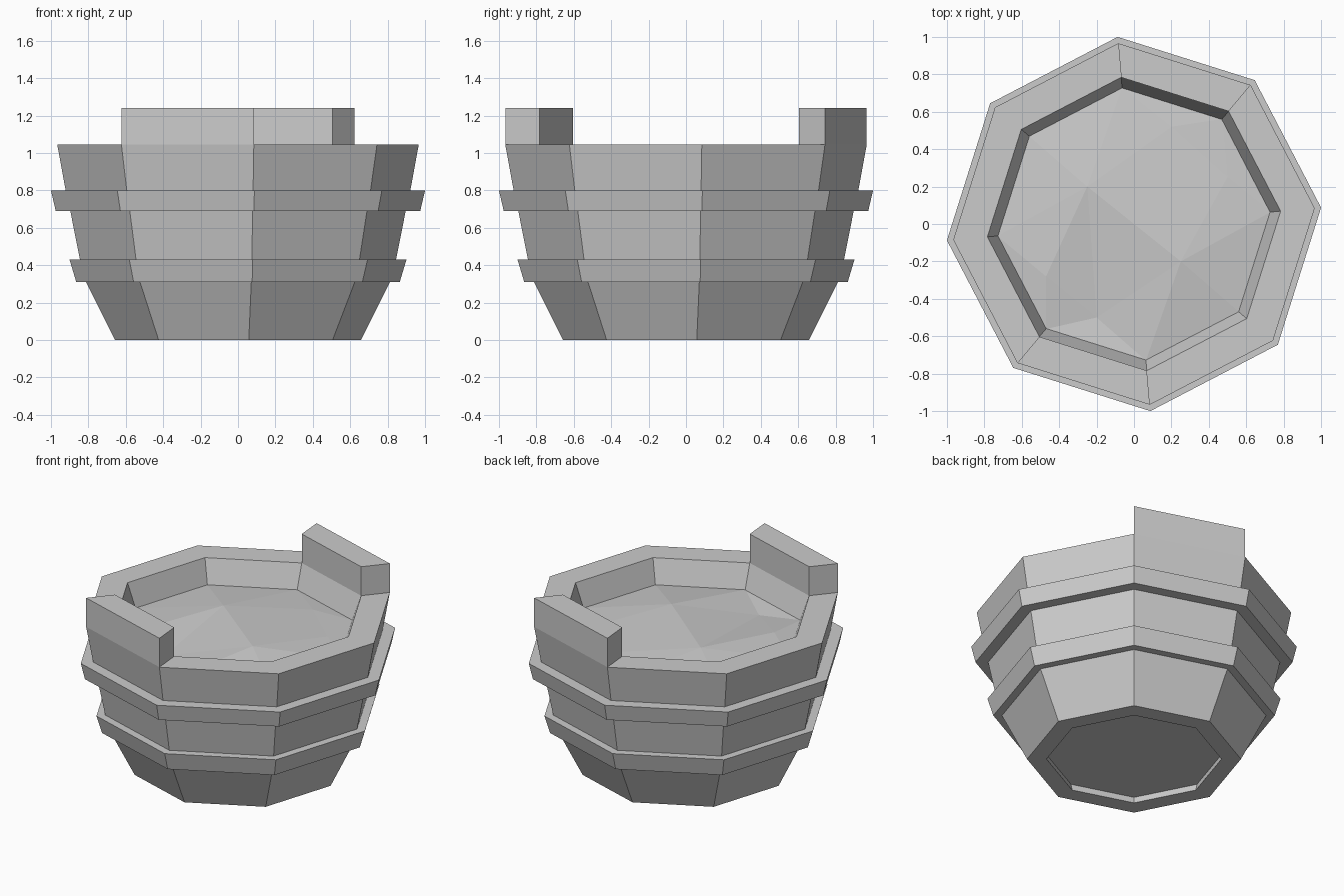
import bpy, bmesh
from math import cos, sin, radians
from mathutils import Vector
from mathutils.geometry import delaunay_2d_cdt

SIDES = 8
TURN = 5  # degrees the octagon is turned about z

if "Cube" in bpy.data.objects:
    bpy.data.objects.remove(bpy.data.objects["Cube"])

grey = bpy.data.materials.new("plain_grey")
grey.use_nodes = True
colour = (0.6, 0.6, 0.6, 1)
grey.diffuse_color = colour
grey.node_tree.nodes["Principled BSDF"].inputs["Base Color"].default_value = colour


def corner(i, r, z):
    a = radians(TURN + i * 360 / SIDES)
    return Vector((r * cos(a), r * sin(a), z))


def finish(name, bm, recalc=True):
    if recalc:
        bmesh.ops.recalc_face_normals(bm, faces=bm.faces)
    mesh = bpy.data.meshes.new(name)
    bm.to_mesh(mesh)
    bm.free()
    mesh.materials.append(grey)
    obj = bpy.data.objects.new(name, mesh)
    bpy.context.collection.objects.link(obj)
    return obj


def ring(name, profile):
    """Sweep a closed (radius, height) profile round the octagon."""
    bm = bmesh.new()
    loops = [[bm.verts.new(corner(i, r, z)) for r, z in profile] for i in range(SIDES)]
    n = len(profile)
    for i in range(SIDES):
        a, b = loops[i], loops[(i + 1) % SIDES]
        for k in range(n):
            m = (k + 1) % n
            bm.faces.new((a[k], b[k], b[m], a[m]))
    return finish(name, bm)


def grip(name, start):
    """Upright block on one side of the rim."""
    bm = bmesh.new()
    base = [corner(start, 0.97, 1.045), corner(start + 1, 0.97, 1.045),
            corner(start + 1, 0.787, 1.045), corner(start, 0.787, 1.045)]
    face = bm.faces.new([bm.verts.new(p) for p in base])
    top = bmesh.ops.extrude_face_region(bm, geom=[face])["geom"]
    bmesh.ops.translate(bm, vec=(0, 0, 0.197),
                        verts=[v for v in top if isinstance(v, bmesh.types.BMVert)])
    return finish(name, bm)


# Tub wall, hollow inside
ring("tub_wall", [(0.66, 0), (0.815, 0.31), (0.848, 0.43), (0.9, 0.69),
                  (0.925, 0.8), (0.97, 1.045), (0.787, 1.045), (0.73, 0.885), (0.54, 0)])

# Hoops round the wall
ring("lower_hoop", [(0.8, 0.31), (0.868, 0.31), (0.904, 0.43), (0.83, 0.43)])
ring("upper_hoop", [(0.88, 0.69), (0.978, 0.69), (1.004, 0.8), (0.9, 0.8)])

# Recessed floor
bm = bmesh.new()
slab = bm.faces.new([bm.verts.new(corner(i, 0.56, 0.045)) for i in range(SIDES)])
slab.normal_flip()
finish("tub_floor", bm, recalc=False)

# Uneven surface of the contents
bumps = [(-0.25, 0.2, 0.93), (0.2, 0.52, 0.9), (-0.47, -0.28, 0.91),
         (-0.2, -0.5, 0.87), (0.25, -0.2, 0.94), (0.5, 0.25, 0.9)]
points = [corner(i, 0.733, 0.885) for i in range(SIDES)] + [Vector(b) for b in bumps]
rim = [(i, (i + 1) % SIDES) for i in range(SIDES)]
flat, _, faces, origin, _, _ = delaunay_2d_cdt([p.xy for p in points], rim, [], 1, 1e-5)
bm = bmesh.new()
verts = [bm.verts.new((p.x, p.y, points[o[0]].z)) for p, o in zip(flat, origin)]
for f in faces:
    bm.faces.new([verts[i] for i in f])
bm.normal_update()
for f in bm.faces:
    if f.normal.z < 0:
        f.normal_flip()
finish("contents", bm, recalc=False)

# Two grips on opposite sides
grip("back_grip", 1)
grip("front_grip", 5)
